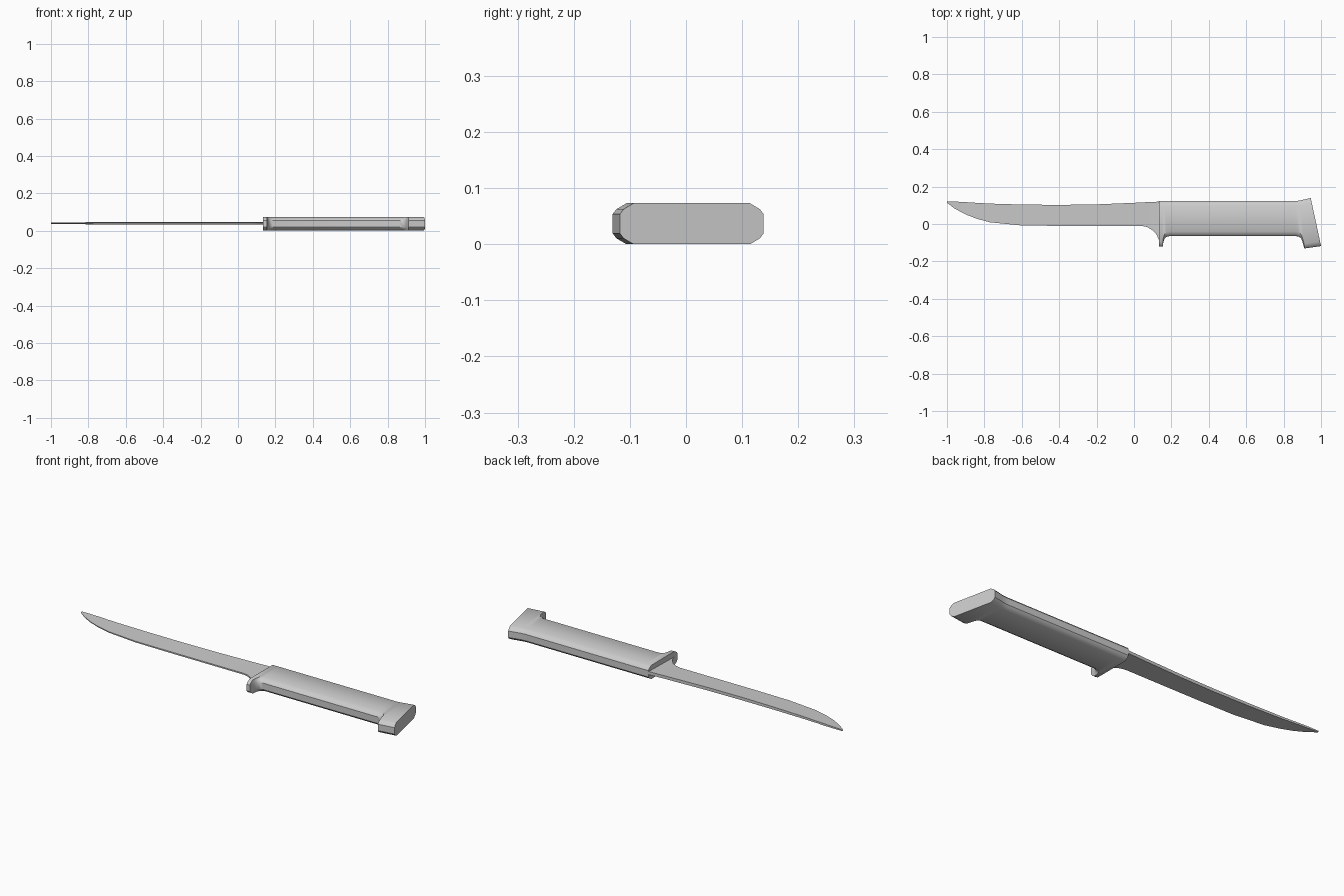
import bpy, bmesh
from mathutils import Vector


def loft(name, rings, angle):
    """Skin a list of equal-sized closed rings and cap both ends."""
    bm = bmesh.new()
    rows = [[bm.verts.new(p) for p in ring] for ring in rings]
    n = len(rows[0])
    for a, b in zip(rows, rows[1:]):
        for i in range(n):
            j = (i + 1) % n
            bm.faces.new((a[i], a[j], b[j], b[i]))
    bm.faces.new(rows[0])
    bm.faces.new(rows[-1])
    bmesh.ops.recalc_face_normals(bm, faces=bm.faces)
    mesh = bpy.data.meshes.new(name)
    bm.to_mesh(mesh)
    bm.free()
    obj = bpy.data.objects.new(name, mesh)
    bpy.context.collection.objects.link(obj)
    bpy.context.view_layer.objects.active = obj
    obj.select_set(True)
    bpy.ops.object.shade_smooth_by_angle(angle=angle)
    obj.select_set(False)
    return obj


MID = 0.0365

# Rounded handle section: (inset from the edge, height from the middle)
ROUND = [(0.025, -0.0365), (0.007, -0.026), (0.0, -0.017),
         (0.0, 0.017), (0.007, 0.026), (0.025, 0.0365)]


def handle_ring(xt, yt, xb, yb):
    top, bottom = Vector((xt, yt, MID)), Vector((xb, yb, MID))
    d = (bottom - top).normalized()
    up = Vector((0, 0, 1))
    return ([top + d * i + up * h for i, h in ROUND]
            + [bottom - d * i + up * h for i, h in reversed(ROUND)])


# Handle with finger guard and slanted pommel: back edge x, y, belly edge x, y
handle_path = [
    (0.135, 0.122, 0.135, -0.121), (0.154, 0.122, 0.154, -0.121),
    (0.157, 0.122, 0.157, -0.097), (0.163, 0.122, 0.163, -0.080),
    (0.174, 0.122, 0.174, -0.069), (0.19, 0.122, 0.19, -0.065),
    (0.84, 0.122, 0.865, -0.065), (0.86, 0.122, 0.882, -0.068),
    (0.875, 0.124, 0.893, -0.076), (0.888, 0.126, 0.899, -0.089),
    (0.90, 0.129, 0.911, -0.131), (0.945, 0.1385, 1.0, -0.118),
]
loft("handle", [handle_ring(*p) for p in handle_path], 0.6)

# Blade: x, spine y, cutting edge y, half thickness at the spine
blade_path = [
    (-1.0, 0.121, 0.114, 0.003), (-0.96, 0.120, 0.083, 0.004),
    (-0.90, 0.117, 0.051, 0.005), (-0.84, 0.113, 0.028, 0.005),
    (-0.77, 0.109, 0.009, 0.006), (-0.60, 0.104, -0.008, 0.007),
    (-0.40, 0.102, -0.010, 0.008), (-0.20, 0.105, -0.010, 0.008),
    (0.04, 0.115, -0.010, 0.008), (0.07, 0.117, -0.016, 0.008),
    (0.10, 0.118, -0.034, 0.008), (0.12, 0.119, -0.056, 0.008),
    (0.132, 0.120, -0.082, 0.008), (0.14, 0.120, -0.110, 0.008),
]


def blade_ring(x, spine, edge, t):
    z, e = 0.04, t * 0.45
    return [(x, spine, z - t), (x, spine, z + t), (x, edge, z + e), (x, edge, z - e)]


loft("blade", [blade_ring(*p) for p in blade_path], 0.5)
